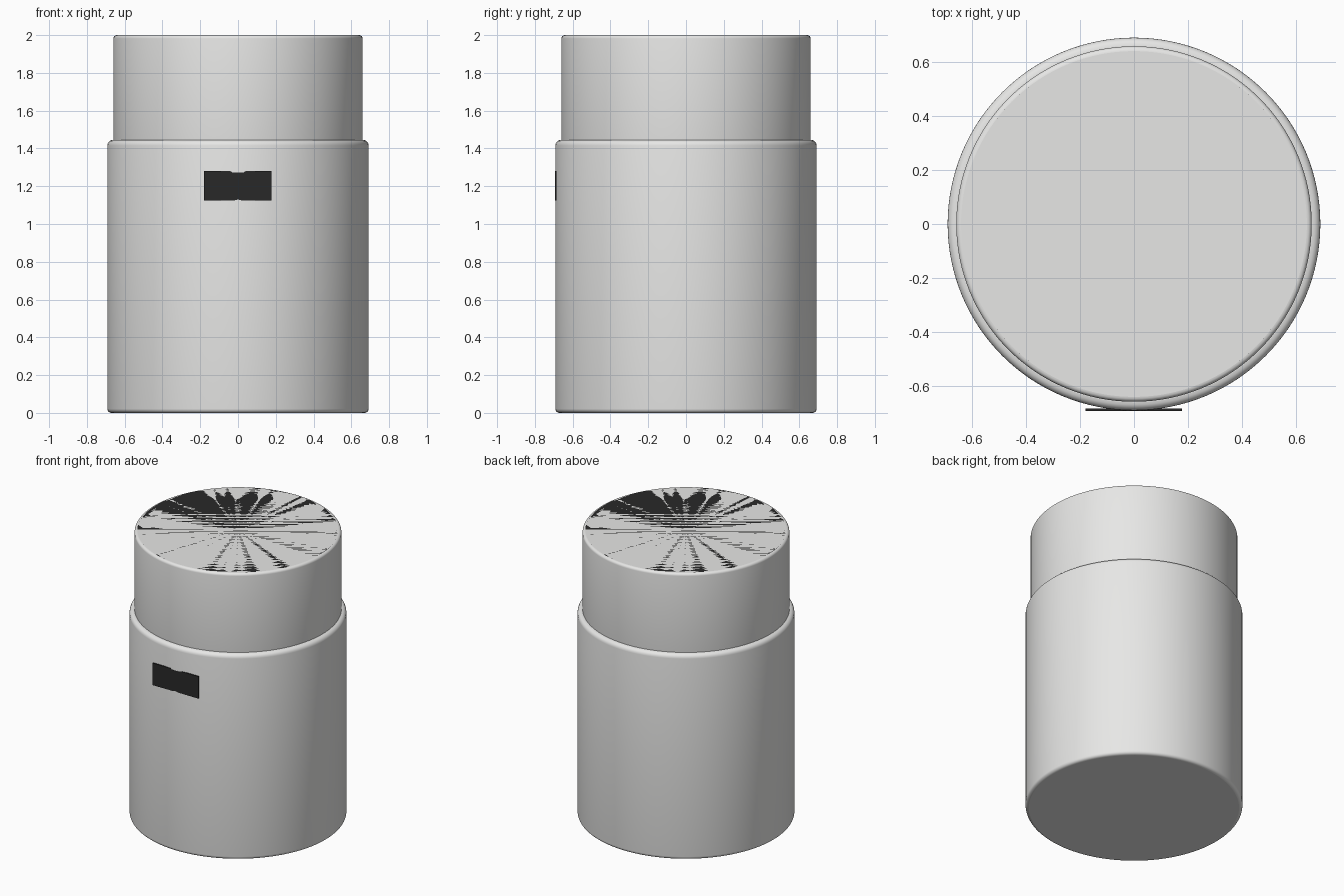
import bpy, bmesh, math

cube = bpy.data.objects.get("Cube")
if cube:
    bpy.data.objects.remove(cube, do_unlink=True)


def material(name, rgb):
    mat = bpy.data.materials.new(name)
    mat.use_nodes = True
    color = (*rgb, 1.0)
    mat.diffuse_color = color
    mat.node_tree.nodes["Principled BSDF"].inputs["Base Color"].default_value = color
    return mat


def finish(name, bm, mat):
    mesh = bpy.data.meshes.new(name)
    bm.to_mesh(mesh)
    bm.free()
    mesh.materials.append(mat)
    obj = bpy.data.objects.new(name, mesh)
    bpy.context.collection.objects.link(obj)
    return obj


def rounded_cylinder(name, radius, bottom, top, low_round, high_round, mat, sides=128):
    """Closed cylinder with rounded rims and flat end caps."""
    bm = bmesh.new()
    steps = 5
    profile = []
    for size, base, direction in ((low_round, bottom, 1), (high_round, top, -1)):
        arc = []
        for i in range(steps + 1):
            a = math.pi / 2 * i / steps
            arc.append((radius - size * (1 - math.sin(a)),
                        base + direction * size * (1 - math.cos(a))))
        profile += arc if direction > 0 else arc[::-1]
    rings = []
    for r, z in profile:
        rings.append([bm.verts.new((r * math.cos(math.tau * k / sides),
                                    r * math.sin(math.tau * k / sides), z))
                      for k in range(sides)])
    for lower, upper in zip(rings, rings[1:]):
        for k in range(sides):
            n = (k + 1) % sides
            bm.faces.new((lower[k], lower[n], upper[n], upper[k])).smooth = True
    bm.faces.new(rings[0][::-1])
    bm.faces.new(rings[-1])
    # Keep the caps crisp against the rounded rims
    for edge in bm.edges:
        edge.smooth = all(face.smooth for face in edge.link_faces)
    return finish(name, bm, mat)


grey = material("light grey", (0.82, 0.82, 0.81))
black = material("soft black", (0.022, 0.022, 0.022))

# Canister body and the narrower lid seated in it
rounded_cylinder("body", 0.692, 0.0, 1.445, 0.022, 0.03, grey)
rounded_cylinder("lid", 0.66, 1.40, 2.0, 0.005, 0.018, grey)

# Dark disc lying in the plane of the lid top
bm = bmesh.new()
bmesh.ops.create_circle(bm, cap_ends=True, cap_tris=True, radius=0.642, segments=96)
disc = finish("lid_disc", bm, black)
disc.location.z = 2.0

# Thin flat label plate on the front, with a shallow notch in its upper edge
outline = [(-0.18, 1.125), (-0.02, 1.125), (0.0, 1.13), (0.02, 1.125), (0.178, 1.125),
           (0.178, 1.28), (0.04, 1.28), (0.03, 1.273), (-0.03, 1.273), (-0.04, 1.28),
           (-0.18, 1.28)]
bm = bmesh.new()
front = bm.faces.new([bm.verts.new((x, -0.694, z)) for x, z in outline])
extruded = bmesh.ops.extrude_face_region(bm, geom=[front], use_keep_orig=True)
bmesh.ops.translate(bm, vec=(0, 0.008, 0),
                    verts=[v for v in extruded["geom"] if isinstance(v, bmesh.types.BMVert)])
bmesh.ops.recalc_face_normals(bm, faces=bm.faces)
finish("label_plate", bm, black)
